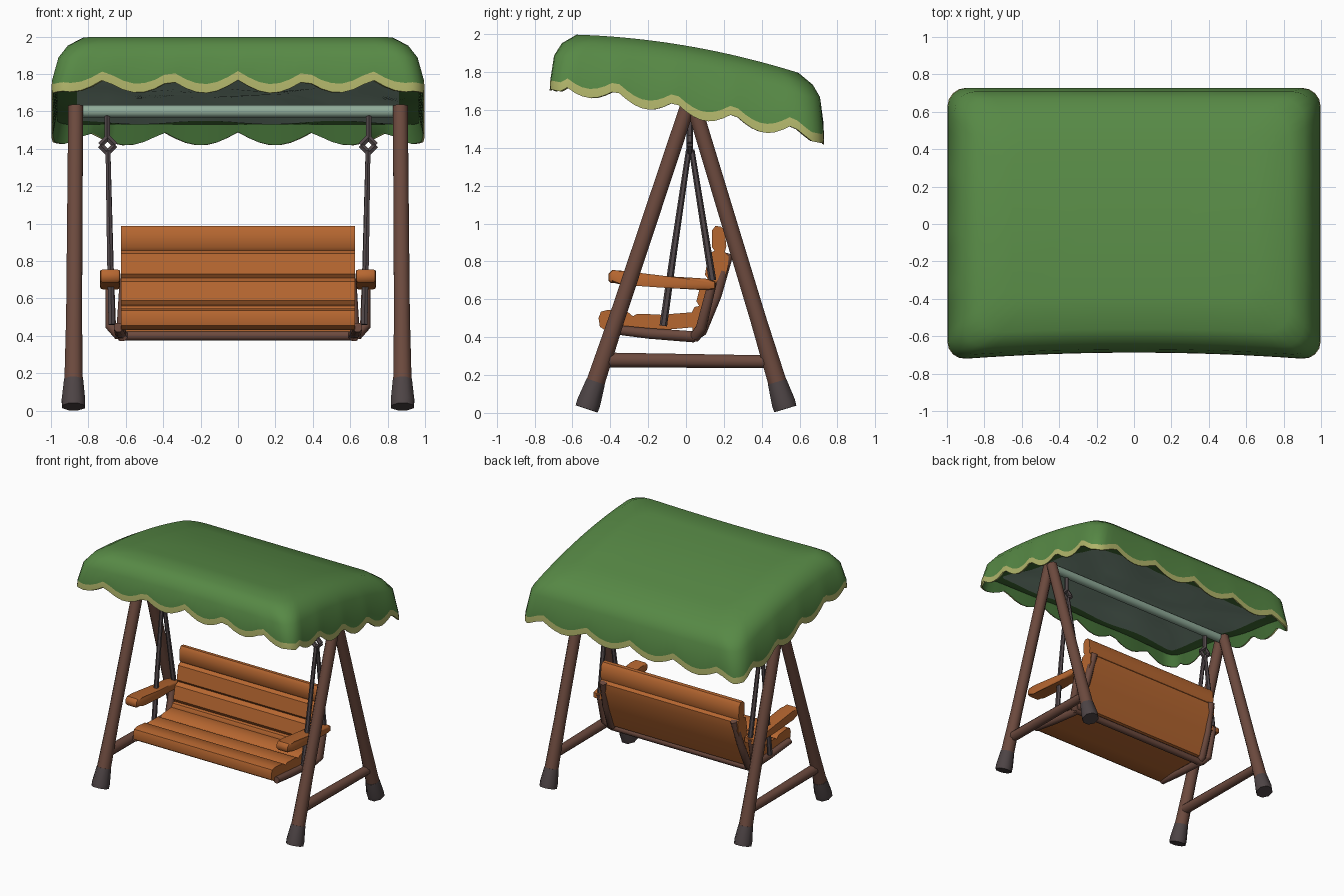
import bpy, bmesh, math
from mathutils import Vector

if "Cube" in bpy.data.objects:
    bpy.data.objects.remove(bpy.data.objects["Cube"])


def material(name, r, g, b):
    m = bpy.data.materials.new(name)
    m.diffuse_color = (r, g, b, 1)
    m.use_nodes = True
    m.node_tree.nodes["Principled BSDF"].inputs["Base Color"].default_value = m.diffuse_color
    return m


GREEN = material("canopy green", 0.095, 0.25, 0.06)
INSIDE = material("canopy inside green", 0.06, 0.17, 0.04)
TRIM = material("trim olive", 0.44, 0.46, 0.145)
LINING = material("lining grey green", 0.28, 0.41, 0.32)
BROWN = material("brown wood", 0.15, 0.068, 0.048)
ORANGE = material("orange wood", 0.47, 0.135, 0.03)
FOOT = material("foot grey", 0.075, 0.058, 0.06)
METAL = material("dark metal", 0.085, 0.066, 0.07)


def finish(bm, name, mats, angle=40):
    bmesh.ops.recalc_face_normals(bm, faces=bm.faces)
    me = bpy.data.meshes.new(name)
    bm.to_mesh(me)
    bm.free()
    for m in mats:
        me.materials.append(m)
    ob = bpy.data.objects.new(name, me)
    bpy.context.collection.objects.link(ob)
    bpy.ops.object.select_all(action='DESELECT')
    ob.select_set(True)
    bpy.context.view_layer.objects.active = ob
    bpy.ops.object.shade_smooth_by_angle(angle=math.radians(angle))
    return ob


def bridge(bm, a, b, mat=0):
    n = len(a)
    for i in range(n):
        f = bm.faces.new((a[i], a[(i + 1) % n], b[(i + 1) % n], b[i]))
        f.material_index = mat


def tube(name, pts, radii, mat, sides=8):
    """Round bar along a path, with a radius at each point."""
    pts = [Vector(p) for p in pts]
    bm = bmesh.new()
    rings = []
    for i, p in enumerate(pts):
        t = (pts[min(i + 1, len(pts) - 1)] - pts[max(i - 1, 0)]).normalized()
        ref = Vector((0, 0, 1)) if abs(t.x) > 0.8 else Vector((1, 0, 0))
        u = (ref - t * ref.dot(t)).normalized()
        v = t.cross(u)
        ring = []
        for k in range(sides):
            a = 2 * math.pi * (k + 0.5) / sides
            ring.append(bm.verts.new(p + radii[i] * (u * math.cos(a) + v * math.sin(a))))
        rings.append(ring)
    for a, b in zip(rings, rings[1:]):
        bridge(bm, a, b)
    bm.faces.new(rings[0])
    bm.faces.new(rings[-1])
    return finish(bm, name, [mat], 50)


def slab(name, profile, x0, x1, bevel=0.0):
    """Wooden part from a (y, z) side profile, extruded along x."""
    bm = bmesh.new()
    ends = [[bm.verts.new((x, y, z)) for y, z in profile] for x in (x0, x1)]
    bridge(bm, *ends)
    caps = [bm.faces.new(e) for e in ends]
    if bevel:
        bmesh.ops.bevel(bm, geom=list({e for f in caps for e in f.edges}), offset=bevel,
                        segments=2, profile=0.5, affect='EDGES')
    return finish(bm, name, [ORANGE], 45)


# --- canopy ---
def scallop(s):
    return 0.035 * (1 - 2 * abs(math.sin(math.pi * s)))


def outline(a, b, r, n=32, c=4):
    """Rounded rectangle with a hollow front edge, as (x, y, scallop offset) points."""
    pts = []
    sides = [((-1, -1), (1, -1)), ((1, -1), (1, 1)), ((1, 1), (-1, 1)), ((-1, 1), (-1, -1))]
    for k, (p, q) in enumerate(sides):
        for i in range(n + 1):
            t = i / n
            u, w = p[0] + (q[0] - p[0]) * t, p[1] + (q[1] - p[1]) * t
            x = u * (a - r) if k % 2 == 0 else u * a
            y = w * b if k % 2 == 0 else w * (b - r)
            s = (2.5 * u, (w * 0.625 + 0.06) / 0.31, 2.25 * u, (w * 0.625 + 0.06) / 0.31)[k]
            pts.append((x, y, scallop(s)))
        ang0 = -math.pi / 2 + k * math.pi / 2
        for i in range(1, c):
            g = ang0 + math.pi / 2 * i / c
            pts.append((q[0] * (a - r) + r * math.cos(g), q[1] * (b - r) + r * math.sin(g), -0.03))
    return [(x, y + 0.04 * (1 - x * x) * max(0, -y / 0.725), s) for x, y, s in pts]


def top_z(y):
    y = max(-0.57, min(0.65, y))
    return 1.94 - 0.17 * y - 0.12 * y * y


def rim_z(y):
    return 1.597 - 0.198 * y


bm = bmesh.new()
rings = [[bm.verts.new((x, y, rim_z(y) + 0.15)) for x, y, s in outline(0.955, 0.69, 0.1)]]
for a, b, lift in ((0.988, 0.718, 0), (0.998, 0.728, 0), (0.994, 0.726, 0.048)):
    rings.append([bm.verts.new((x, y, rim_z(y) + s + lift)) for x, y, s in outline(a, b, 0.1)])
for a, b, r, drop in ((0.96, 0.708, 0.11, 0.11), (0.91, 0.67, 0.12, 0.045), (0.83, 0.595, 0.12, 0.0),
                      (0.65, 0.4, 0.1, 0), (0.45, 0.2, 0.06, 0), (0.3, 0.05, 0.02, 0)):
    rings.append([bm.verts.new((x, y, min(2.0, top_z(y) - drop))) for x, y, s in outline(a, b, r)])
for i, (p, q) in enumerate(zip(rings, rings[1:])):
    bridge(bm, p, q, (2, 1, 1)[i] if i < 3 else 0)
bm.faces.new(rings[-1])
finish(bm, "canopy", [GREEN, TRIM, INSIDE], 50)

# --- quilted lining under the canopy ---
bm = bmesh.new()
rings = []
for a, b, lift in ((0.965, 0.695, 0.07), (0.86, 0.59, 0.06), (0.7, 0.43, 0.09),
                   (0.5, 0.23, 0.075), (0.32, 0.05, 0.09)):
    rings.append([bm.verts.new((x, y, rim_z(y) + lift + 0.012 * math.sin(9 * x) * math.sin(9 * y)))
                  for x, y, s in outline(a, b, 0.04)])
for i, (p, q) in enumerate(zip(rings, rings[1:])):
    bridge(bm, p, q, 1 if i == 0 else 0)
bm.faces.new(rings[-1])
finish(bm, "lining", [LINING, INSIDE], 60)

# --- stand ---
tube("top_beam", [(-0.87, 0.03, 1.6), (0.87, 0.03, 1.6)], [0.036, 0.036], LINING)
ARM = [(-0.41, 0.735), (-0.39, 0.755), (-0.33, 0.75), (-0.1, 0.722), (0.1, 0.71), (0.155, 0.695),
       (0.155, 0.655), (0.1, 0.648), (-0.1, 0.66), (-0.33, 0.69), (-0.395, 0.685), (-0.41, 0.7)]
for s, side in ((-1, "left"), (1, "right")):
    for f, place, top in ((-1, "front", (0.868 * s, 0.01, 1.625)), (1, "back", (0.868 * s, 0.045, 1.61))):
        bottom = Vector((0.88 * s, 0.525 * f, 0.021))
        top = Vector(top)
        ankle = bottom.lerp(top, 0.09)
        tube(f"{side}_{place}_leg", [ankle, bottom.lerp(top, 0.3), top], [0.053, 0.046, 0.043], BROWN)
        tube(f"{side}_{place}_foot", [bottom, bottom.lerp(top, 0.02), ankle], [0.066, 0.068, 0.055], FOOT)
    tube(f"{side}_brace", [(0.872 * s, -0.43, 0.28), (0.872 * s, 0.43, 0.27)], [0.042, 0.037], BROWN)

    # --- hangers ---
    tube(f"{side}_hook", [(0.7 * s, 0.02, 1.58), (0.7 * s, 0.02, 1.46)], [0.017, 0.017], METAL, 6)
    ring = [(0.697 * s + 0.04 * math.cos(k * math.pi / 2), 0.02, 1.42 + 0.04 * math.sin(k * math.pi / 2))
            for k in range(4)]
    for k in range(4):
        tube(f"{side}_link", [ring[k], ring[(k + 1) % 4]], [0.018, 0.018], METAL, 6)
    tube(f"{side}_front_rod", [(0.695 * s, 0.015, 1.39), (0.685 * s, -0.065, 0.85), (0.675 * s, -0.12, 0.46)],
         [0.015, 0.018, 0.02], METAL, 6)
    tube(f"{side}_back_rod", [(0.695 * s, 0.03, 1.39), (0.68 * s, 0.14, 0.7)], [0.015, 0.02], METAL, 6)

    # --- seat frame and arms ---
    tube(f"{side}_seat_frame", [(0.59 * s, 0.225, 0.84), (0.61 * s, 0.16, 0.62), (0.62 * s, 0.08, 0.43),
                                (0.62 * s, 0.04, 0.402), (0.63 * s, -0.2, 0.42), (0.64 * s, -0.42, 0.445)],
         [0.028, 0.03, 0.032, 0.032, 0.03, 0.026], BROWN)
    tube(f"{side}_arm_post", [(0.685 * s, 0.14, 0.69), (0.68 * s, 0.08, 0.45), (0.635 * s, 0.05, 0.405)],
         [0.025, 0.03, 0.03], BROWN)
    slab(f"{side}_arm", ARM, 0.63 * s, 0.737 * s, 0.014)

tube("seat_back_rail", [(-0.64, 0.05, 0.402), (0.64, 0.05, 0.402)], [0.028, 0.028], BROWN)

# --- seat and backrest with grooved planks, smooth behind ---
slab("seat", [(-0.455, 0.455), (-0.462, 0.5), (-0.45, 0.535), (-0.41, 0.545), (-0.31, 0.535), (-0.28, 0.51),
              (-0.26, 0.523), (-0.14, 0.52), (-0.11, 0.503), (-0.09, 0.522), (0.04, 0.532), (0.065, 0.52),
              (0.07, 0.455), (-0.1, 0.44), (-0.28, 0.437), (-0.42, 0.432)], -0.625, 0.625)
slab("backrest", [(0.035, 0.42), (0.03, 0.53), (0.045, 0.56), (0.07, 0.565), (0.055, 0.59), (0.08, 0.69),
                  (0.115, 0.71), (0.1, 0.73), (0.12, 0.84), (0.15, 0.857), (0.138, 0.875), (0.138, 0.965),
                  (0.155, 0.987), (0.185, 0.985), (0.205, 0.96), (0.213, 0.88), (0.205, 0.85), (0.225, 0.83),
                  (0.22, 0.76), (0.165, 0.61), (0.085, 0.43)], -0.625, 0.625)
